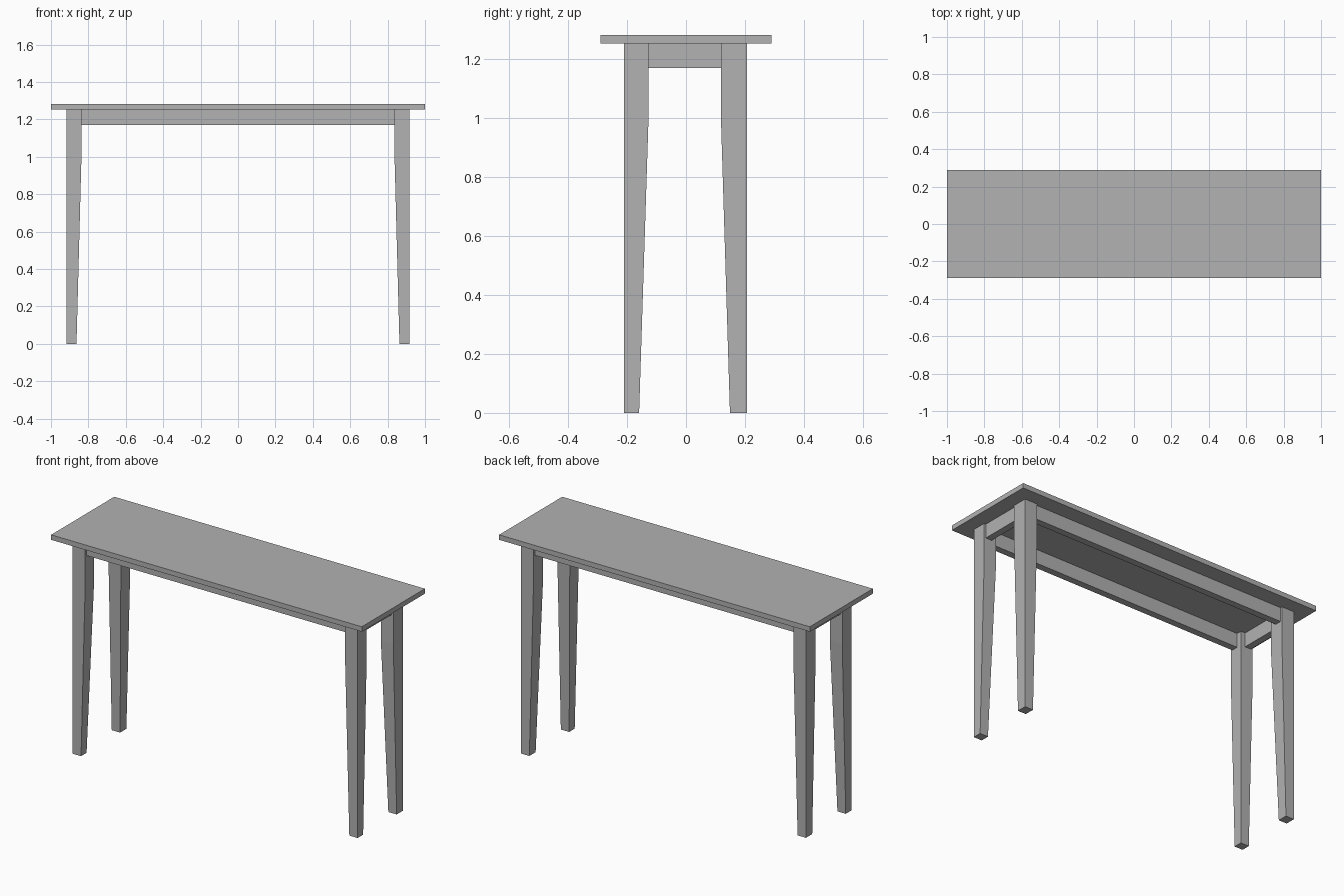
import bpy
import bmesh

cube = bpy.data.objects.get("Cube")
if cube:
    bpy.data.objects.remove(cube, do_unlink=True)

grey = bpy.data.materials.new("plain_grey")
grey.use_nodes = True
COLOUR = (0.445, 0.445, 0.445, 1)
grey.diffuse_color = COLOUR
grey.node_tree.nodes["Principled BSDF"].inputs["Base Color"].default_value = COLOUR

TOP_Z, UNDER_Z, APRON_Z, TAPER_Z = 1.282, 1.253, 1.17, 1.0
LEG_X = 0.917                      # outer face of the legs
FRONT_Y, BACK_Y = -0.21, 0.207     # outer faces of the front and back legs
RECESS, THICK = 0.012, 0.04        # apron set-back and thickness


def loft(name, sections):
    """Join stacked rectangles (x0, x1, y0, y1, z) into one closed solid."""
    bm = bmesh.new()
    rings = [[bm.verts.new((x, y, z)) for x, y in
              ((x0, y0), (x1, y0), (x1, y1), (x0, y1))]
             for x0, x1, y0, y1, z in sections]
    bm.faces.new(rings[0])
    bm.faces.new(rings[-1])
    for low, high in zip(rings, rings[1:]):
        for i in range(4):
            j = (i + 1) % 4
            bm.faces.new((low[i], low[j], high[j], high[i]))
    bmesh.ops.recalc_face_normals(bm, faces=bm.faces)
    mesh = bpy.data.meshes.new(name)
    bm.to_mesh(mesh)
    bm.free()
    mesh.materials.append(grey)
    obj = bpy.data.objects.new(name, mesh)
    bpy.context.collection.objects.link(obj)
    return obj


def box(name, x0, x1, y0, y1, z0, z1):
    return loft(name, [(x0, x1, y0, y1, z0), (x0, x1, y0, y1, z1)])


# Table top
box("table_top", -1, 1, -0.29, 0.29, UNDER_Z, TOP_Z)

# Legs: straight outside, tapering on the two inner faces
for side, sx in (("left", 1), ("right", -1)):
    for end, y, sy, top_w, foot_w in (("front", FRONT_Y, 1, 0.083, 0.051),
                                      ("back", BACK_Y, -1, 0.0885, 0.058)):
        def section(wx, wy, z):
            x0, x1 = sorted((sx * LEG_X, sx * (LEG_X - wx)))
            y0, y1 = sorted((y, y + sy * wy))
            return x0, x1, y0, y1, z
        loft(f"{end}_{side}_leg", [section(0.0535, foot_w, 0),
                                   section(0.08, top_w, TAPER_Z),
                                   section(0.08, top_w, UNDER_Z)])

# Aprons: long rails front and back, short rails at the ends
rail_x = LEG_X - 0.08
for end, y, sy in (("front", FRONT_Y, 1), ("back", BACK_Y, -1)):
    y0, y1 = sorted((y + sy * RECESS, y + sy * (RECESS + THICK)))
    box(f"{end}_apron", -rail_x, rail_x, y0, y1, APRON_Z, UNDER_Z)
for side, sx in (("left", 1), ("right", -1)):
    x0, x1 = sorted((sx * (LEG_X - RECESS), sx * (LEG_X - RECESS - THICK)))
    box(f"{side}_apron", x0, x1, FRONT_Y + 0.083, BACK_Y - 0.0885, APRON_Z, UNDER_Z)
